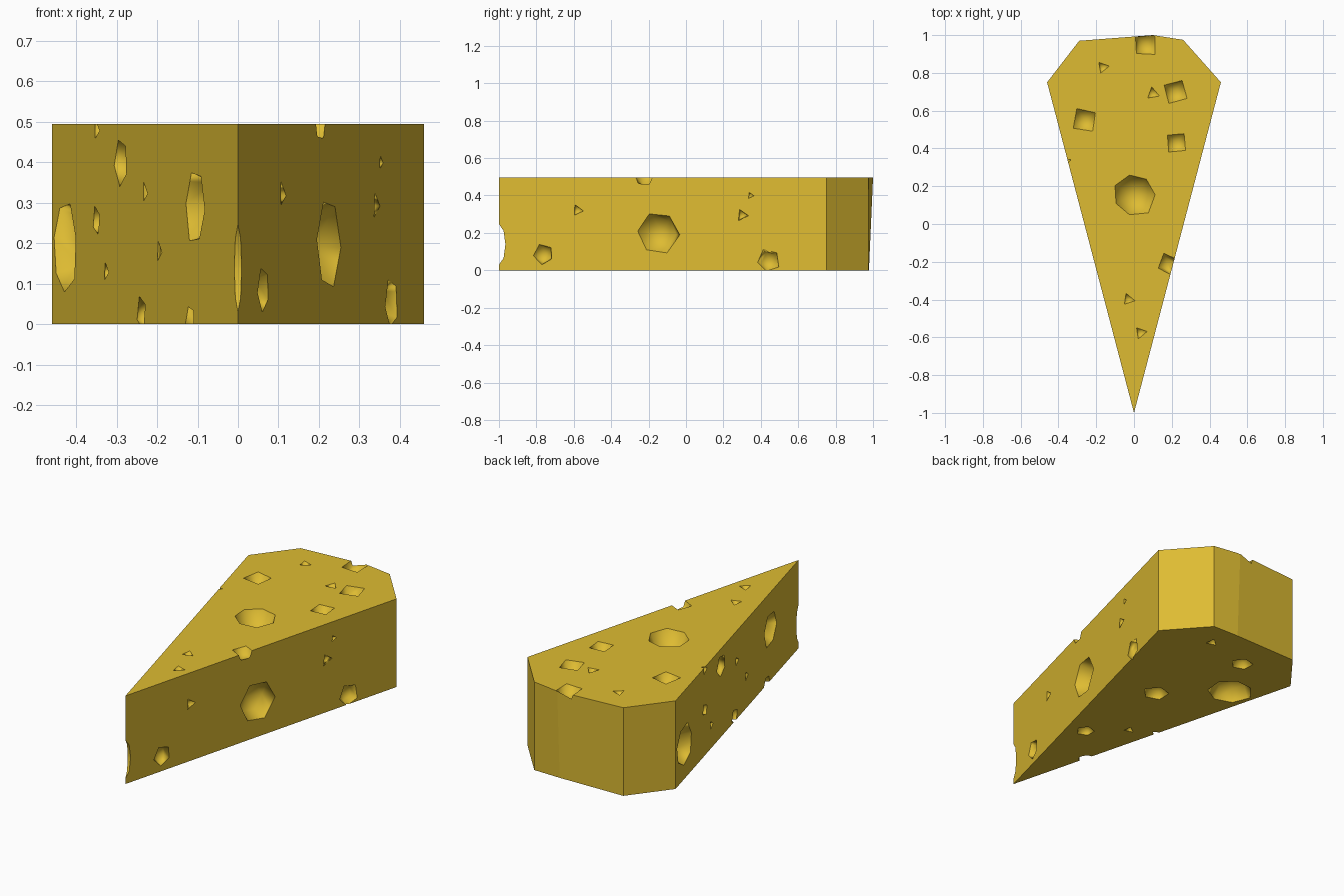
import bpy, bmesh, random
from math import radians
from mathutils import Matrix, Vector

random.seed(4)
HEIGHT, TIP, SHOULDER, HALF = 0.495, -1.0, 0.75, 0.46

if "Cube" in bpy.data.objects:
    bpy.data.objects.remove(bpy.data.objects["Cube"], do_unlink=True)

cheese_yellow = bpy.data.materials.new("cheese_yellow")
cheese_yellow.use_nodes = True
COLOUR = (0.73, 0.50, 0.032, 1)
cheese_yellow.diffuse_color = COLOUR
cheese_yellow.node_tree.nodes["Principled BSDF"].inputs["Base Color"].default_value = COLOUR


def add_object(name, bm):
    mesh = bpy.data.meshes.new(name)
    bm.to_mesh(mesh)
    bm.free()
    mesh.materials.append(cheese_yellow)
    ob = bpy.data.objects.new(name, mesh)
    bpy.context.collection.objects.link(ob)
    return ob


# Wedge: extruded outline, the rind bulging slightly at the top
outline = [(0, TIP), (HALF, SHOULDER), (0.26, 0.975), (0.1, 0.978), (-0.29, 0.97), (-HALF, SHOULDER)]
bm = bmesh.new()
base = bm.faces.new([bm.verts.new((x, y, 0)) for x, y in outline])
top = bmesh.ops.extrude_face_region(bm, geom=[base])["geom"]
for v in top:
    if isinstance(v, bmesh.types.BMVert):
        v.co.z = HEIGHT
        if abs(v.co.x - 0.1) < 0.01:
            v.co.y = 1.0
bmesh.ops.recalc_face_normals(bm, faces=bm.faces)
wedge = add_object("cheese_wedge", bm)

# Holes: rounded pits with few sides, set on each surface
holes = bmesh.new()


def pit(place, normal, radius, sides, turn=0, depth=0.75):
    frame = Vector(normal).to_track_quat("Z", "Y").to_matrix().to_4x4()
    matrix = (Matrix.Translation(place) @ frame @ Matrix.Rotation(radians(turn), 4, "Z")
              @ Matrix.Diagonal((radius, radius, radius * depth, 1)))
    made = bmesh.ops.create_uvsphere(holes, u_segments=sides, v_segments=4, radius=1)["verts"]
    wobble = [random.uniform(0.9, 1.08) for _ in range(sides)]
    for v in made:
        if v.co.xy.length > 0.01:
            around = round(Vector((1, 0)).angle_signed(v.co.xy) / radians(360 / sides)) % sides
            v.co.xy *= wobble[around]
        v.co = matrix @ v.co


# Top surface: x, y, radius, sides, turn
for x, y, r, n, turn in [
        (0, 0.155, 0.115, 7, 90), (-0.26, 0.55, 0.072, 4, 35), (0.22, 0.7, 0.075, 4, 60),
        (0.225, 0.43, 0.06, 4, 50), (-0.165, 0.83, 0.035, 3, 100), (0.1, 0.69, 0.035, 3, 70),
        (-0.03, -0.4, 0.035, 3, 80), (0.035, -0.575, 0.036, 3, 100),
        (0.18, -0.215, 0.06, 4, 20), (0.06, 0.95, 0.07, 4, 45)]:
    pit((x, y, HEIGHT), (0, 0, 1), r, n, turn)

# Underside
for x, y, r, n in [
        (-0.25, 0.5, 0.12, 7), (-0.11, 0.76, 0.06, 5), (0.04, 0.23, 0.07, 5),
        (0.07, -0.32, 0.05, 5), (0.16, 0.835, 0.035, 3), (-0.1, -0.16, 0.03, 3)]:
    pit((x, y, 0), (0, 0, -1), r, n, 20)


# Long sides: y, z, radius, sides
def side_pits(side, rows):
    for y, z, r, n in rows:
        x = HALF * (y - TIP) / (SHOULDER - TIP)
        pit((side * x, y, z), (side * (SHOULDER - TIP), -HALF, 0), r, n, 25)


side_pits(1, [(-0.15, 0.2, 0.117, 6), (-0.76, 0.085, 0.055, 5), (0.44, 0.05, 0.062, 5),
              (-0.58, 0.32, 0.032, 3), (0.3, 0.295, 0.035, 3), (0.345, 0.4, 0.02, 3)])
side_pits(-1, [(0.63, 0.19, 0.115, 7), (-0.6, 0.29, 0.095, 6), (0.1, 0.4, 0.065, 5),
               (0.33, 0.255, 0.037, 4), (-0.125, 0.325, 0.027, 3), (-0.09, 0.03, 0.045, 4),
               (0.24, 0.13, 0.027, 3), (-0.26, 0.18, 0.027, 3), (0.33, 0.48, 0.03, 3),
               (-0.55, 0.005, 0.045, 5)])

# Bites out of the sharp tip
pit((0, TIP, 0.14), (0, -1, 0), 0.11, 6, 0, 0.32)
pit((0, TIP, 0.34), (0, -1, 0), 0.06, 6, 0, 0.55)

bmesh.ops.recalc_face_normals(holes, faces=holes.faces)
for face in holes.faces:
    face.smooth = True
cutter = add_object("hole_cutter", holes)
cutter.hide_render = True

cut = wedge.modifiers.new("holes", "BOOLEAN")
cut.operation, cut.solver, cut.object, cut.use_self = "DIFFERENCE", "EXACT", cutter, True
bpy.context.view_layer.objects.active = wedge
bpy.ops.object.modifier_apply(modifier=cut.name)
bpy.data.objects.remove(cutter, do_unlink=True)

# Crisp rims around the smooth pits
bm = bmesh.new()
bm.from_mesh(wedge.data)
for edge in bm.edges:
    edge.smooth = all(face.smooth for face in edge.link_faces)
bm.to_mesh(wedge.data)
bm.free()
